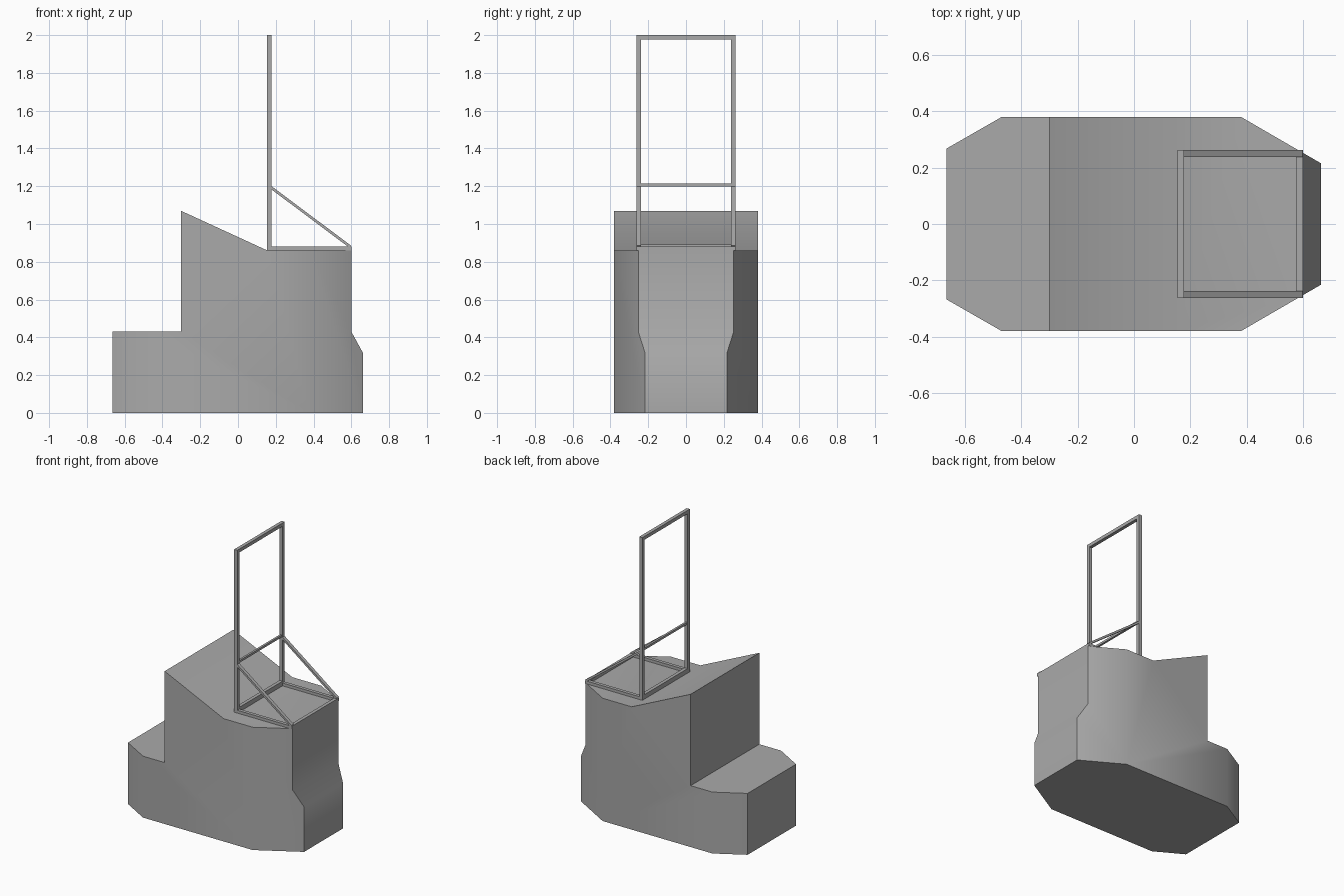
import bpy, bmesh, math
from mathutils import Vector

cube = bpy.data.objects.get("Cube")
if cube:
    bpy.data.objects.remove(cube, do_unlink=True)

GREY = (0.4, 0.4, 0.4, 1)
mat = bpy.data.materials.new("plain_grey")
mat.use_nodes = True
mat.diffuse_color = GREY
mat.node_tree.nodes["Principled BSDF"].inputs["Base Color"].default_value = GREY


def add_object(name, bm):
    bmesh.ops.recalc_face_normals(bm, faces=bm.faces)
    mesh = bpy.data.meshes.new(name)
    bm.to_mesh(mesh)
    bm.free()
    mesh.materials.append(mat)
    obj = bpy.data.objects.new(name, mesh)
    bpy.context.collection.objects.link(obj)
    return obj


def bar(name, start, end, width, depth):
    """Square-cut bar between two points; width runs along y unless the bar does."""
    start, end = Vector(start), Vector(end)
    along = (end - start).normalized()
    side = Vector((1, 0, 0)) if abs(along.y) > 0.9 else Vector((0, 1, 0))
    up = along.cross(side)
    bm = bmesh.new()
    ring = [bm.verts.new(start + side * a * width / 2 + up * b * depth / 2)
            for a, b in ((-1, -1), (1, -1), (1, 1), (-1, 1))]
    face = bm.faces.new(ring)
    new = bmesh.ops.extrude_face_region(bm, geom=[face])["geom"]
    bmesh.ops.translate(bm, vec=end - start,
                        verts=[v for v in new if isinstance(v, bmesh.types.BMVert)])
    return add_object(name, bm)


# Body: stepped side profile, extruded across the width
HALF = 0.38
profile = [(-0.665, 0), (0.663, 0), (0.663, 0.315), (0.6, 0.43), (0.6, 0.86),
           (0.155, 0.86), (-0.302, 1.07), (-0.302, 0.43), (-0.665, 0.43)]
bm = bmesh.new()
face = bm.faces.new([bm.verts.new((x, -HALF, z)) for x, z in profile])
new = bmesh.ops.extrude_face_region(bm, geom=[face])["geom"]
bmesh.ops.translate(bm, vec=(0, 2 * HALF, 0),
                    verts=[v for v in new if isinstance(v, bmesh.types.BMVert)])

# Slice off the four vertical corners
for corner_x, end_x, end_y in ((-0.47, -0.665, 0.268), (0.38, 0.663, 0.216)):
    for s in (-1, 1):
        normal = Vector((math.copysign(HALF - end_y, end_x), s * abs(end_x - corner_x), 0))
        bmesh.ops.bisect_plane(bm, geom=bm.verts[:] + bm.edges[:] + bm.faces[:],
                               plane_co=(corner_x, s * HALF, 0), plane_no=normal,
                               clear_outer=True)
        bmesh.ops.holes_fill(bm, edges=[e for e in bm.edges if e.is_boundary])
body = add_object("body", bm)
bpy.context.view_layer.objects.active = body
body.select_set(True)
bpy.ops.object.shade_smooth_by_angle(angle=math.radians(35))
body.select_set(False)

# Frame: uprights, floor rails and braces on both sides
T = 0.024
Y = 0.25
BACK, FRONT = 0.166, 0.588
for side, s in (("right", -1), ("left", 1)):
    bar(side + "_upright", (BACK, s * Y, 0.86), (BACK, s * Y, 2), T, T)
    bar(side + "_floor_rail", (BACK, s * Y, 0.87), (0.6, s * Y, 0.87), T, 0.02)
    bar(side + "_brace", (BACK, s * Y, 1.2), (0.594, s * Y, 0.88), T, 0.014)

# Frame: cross bars
bar("top_bar", (BACK, -Y, 1.988), (BACK, Y, 1.988), T, T)
bar("middle_bar", (BACK, -Y, 1.207), (BACK, Y, 1.207), 0.015, 0.015)
bar("back_floor_bar", (BACK, -Y, 0.876), (BACK, Y, 0.876), T, 0.032)
bar("front_floor_bar", (FRONT, -Y, 0.87), (FRONT, Y, 0.87), T, 0.02)
